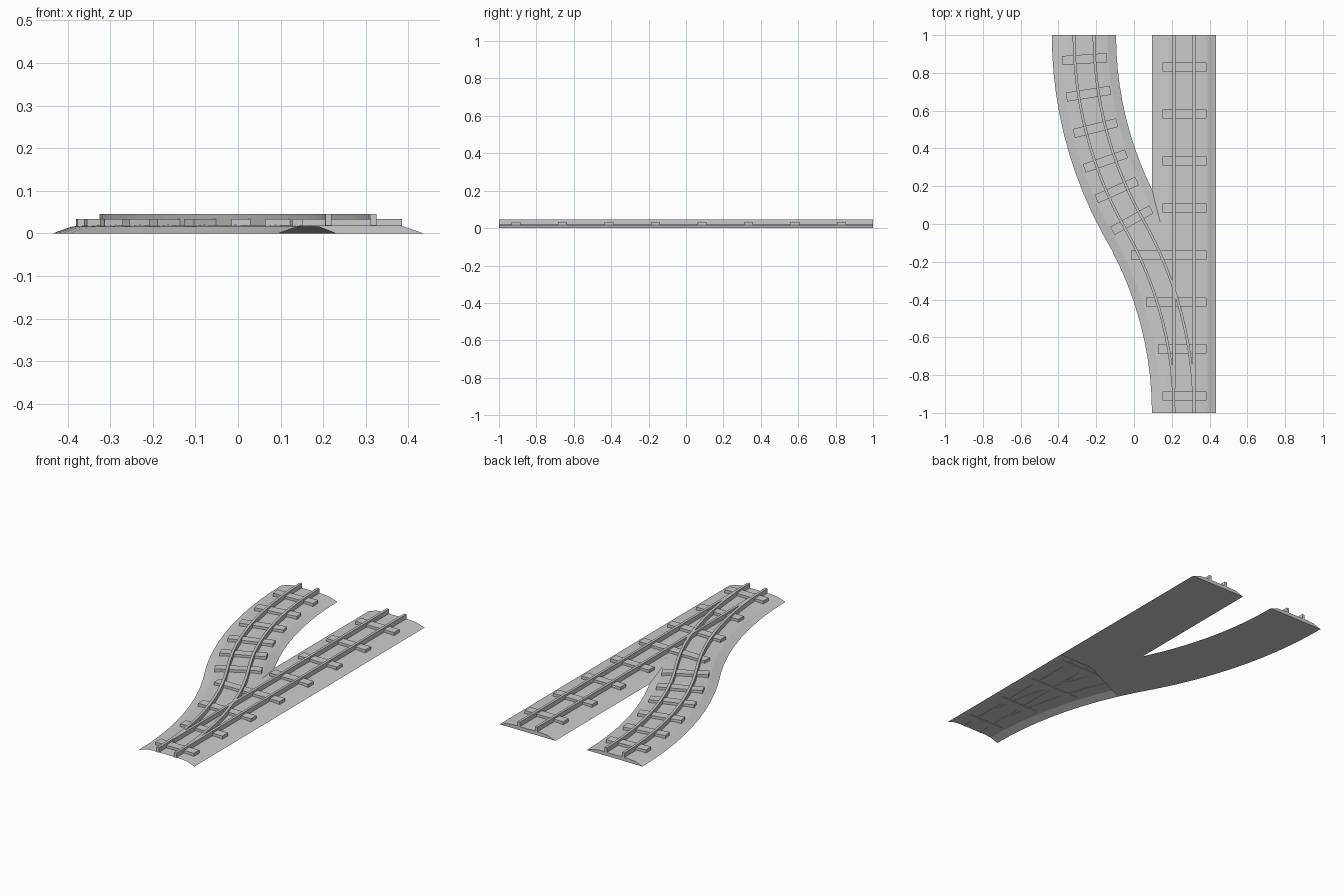
import bpy, bmesh, math
from mathutils import Vector

if "Cube" in bpy.data.objects:
    bpy.data.objects.remove(bpy.data.objects["Cube"])

R, CX = 2.02, 0.265           # curve radius, track offset from the middle
BED = [(-.17, 0), (-.125, .016), (-.085, .02), (.085, .02), (.125, .016), (.17, 0)]
CUT = -.15                    # where the diverging bed leaves the shared bed
START = -.08                  # where the straight bed leaves the shared bed


def curve_at(y):
    """Centre and heading of the S-shaped diverging track."""
    th = math.asin(min(1, (1 - abs(y)) / R))
    x = CX - R * (1 - math.cos(th))
    return (x if y < 0 else -x), y, th


def straight_at(y):
    return CX, y, 0.0


def place(station, w, z):
    x, y, th = station
    return Vector((x + w * math.cos(th), y + w * math.sin(th), z))


def steps(a, b, n):
    return [a + (b - a) * i / n for i in range(n + 1)]


def skin(name, rows, closed=True, cap_start=False, cap_end=False, extra=None):
    """Join rows of points into a surface."""
    bm = bmesh.new()
    vs = [[bm.verts.new(p) for p in row] for row in rows]
    n = len(rows[0])
    for a, b in zip(vs, vs[1:]):
        for j in range(n if closed else n - 1):
            k = (j + 1) % n
            bm.faces.new((a[j], a[k], b[k], b[j]))
    if cap_start:
        bm.faces.new(vs[0][::-1])
    if cap_end:
        bm.faces.new(vs[-1])
    if extra:
        bm.faces.new([bm.verts.new(p) for p in extra])
    me = bpy.data.meshes.new(name)
    bm.to_mesh(me)
    bm.free()
    ob = bpy.data.objects.new(name, me)
    bpy.context.collection.objects.link(ob)
    return ob


def sweep(name, profile, stations, **kw):
    return skin(name, [[place(s, w, z) for w, z in profile] for s in stations], **kw)


# ballast beds of the two branches
sweep("straight_bed", BED, [straight_at(START), straight_at(1)], cap_end=True)
sweep("diverging_bed", BED, [curve_at(y) for y in steps(CUT, 1, 12)], cap_end=True)

# shared bed at the front, open underneath
rows = []
for i, y in enumerate(steps(-1, CUT, 8)):
    ys = -1 + (START + 1) * i / 8
    rows.append([place(curve_at(y), w, z) for w, z in BED[:3]]
                + [place(straight_at(ys), w, z) for w, z in BED[3:]])
left, right = rows[-1][2], rows[-1][3]
wedge = [left, right, place(straight_at(START), -.085, .02), place(curve_at(CUT), .085, .02)]
skin("shared_bed", rows, closed=False, extra=wedge)


# rails
def rail(name, track, offset, y0, n):
    a, b = offset - .007, offset + .007
    prof = [(a, .018), (a, .045), (b, .045), (b, .018)]
    sweep(name, prof, [track(y) for y in steps(y0, 1, n)], cap_start=True, cap_end=True)


rail("straight_rail_left", straight_at, -.053, -.87, 1)
rail("straight_rail_right", straight_at, .053, -1, 1)
rail("diverging_rail_left", curve_at, -.053, -1, 24)
rail("diverging_rail_right", curve_at, .053, -.88, 24)


# sleepers
def sleeper(name, station, w0, w1):
    x, y, th = station
    prof = [(w0, .017), (w0, .034), (w1, .034), (w1, .017)]
    d = Vector((-math.sin(th), math.cos(th))) * .024
    ends = [(x - d.x, y - d.y, th), (x + d.x, y + d.y, th)]
    sweep(name, prof, ends, cap_start=True, cap_end=True)


long_ends = {0: .15, 1: .128, 2: .063, 3: -.015}
for i in range(8):
    sleeper("straight_sleeper", straight_at(-.91 + .2486 * i), long_ends.get(i, .15) - CX, .12)
for y in (.02, .18, .333, .508, .69, .873):
    sleeper("diverging_sleeper", curve_at(y), -.118, .118)
